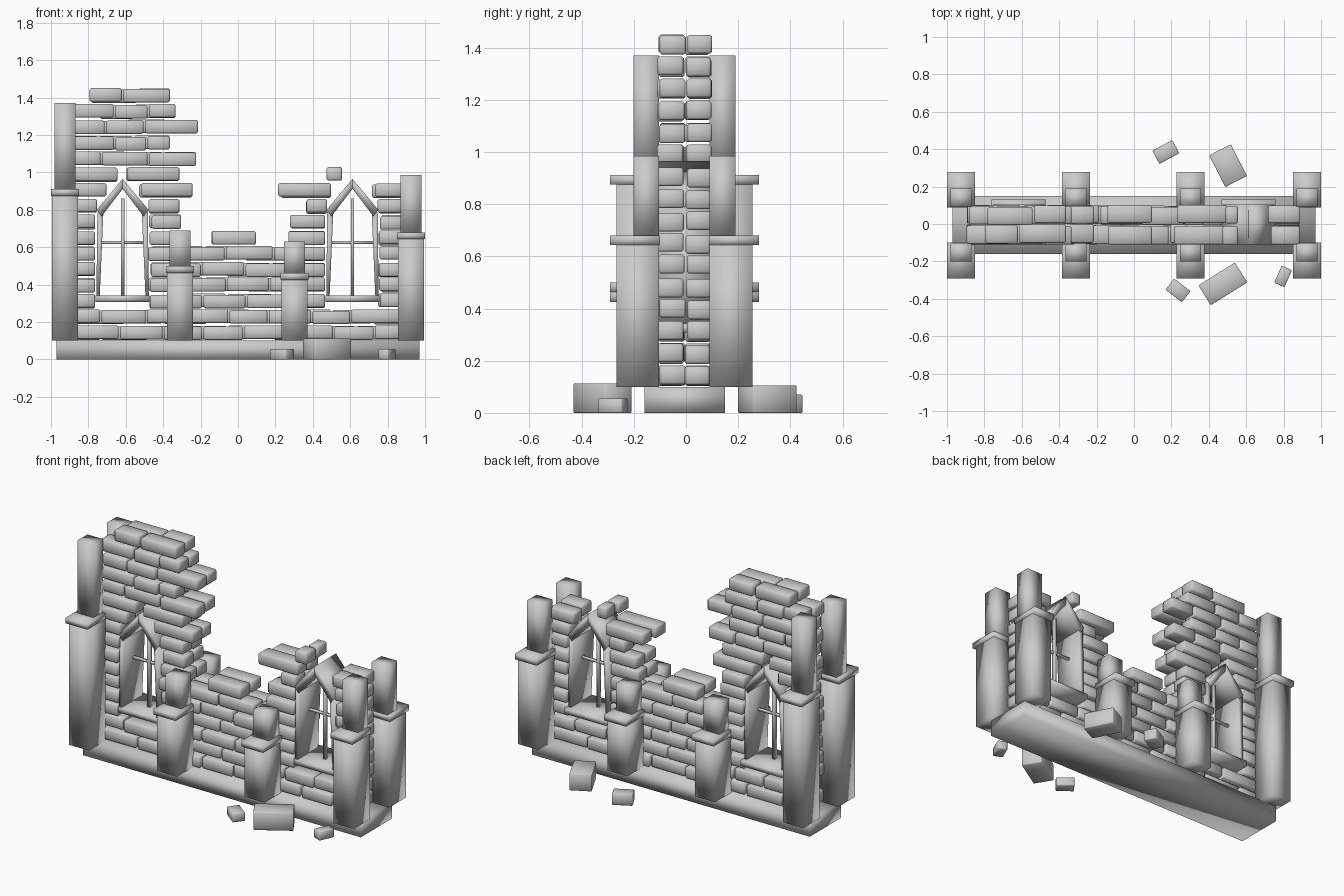
import bpy, bmesh, random
from math import radians
from mathutils import Matrix, Vector

if "Cube" in bpy.data.objects:
    bpy.data.objects.remove(bpy.data.objects["Cube"])

random.seed(4)


def finish(name, bm, bevel=0.0):
    bmesh.ops.recalc_face_normals(bm, faces=bm.faces)
    me = bpy.data.meshes.new(name)
    bm.to_mesh(me)
    bm.free()
    for p in me.polygons:
        p.use_smooth = True
    ob = bpy.data.objects.new(name, me)
    bpy.context.collection.objects.link(ob)
    if bevel:
        m = ob.modifiers.new("worn_edges", 'BEVEL')
        m.width = bevel
        m.segments = 1
    return ob


def add_box(bm, x0, x1, y0, y1, z0, z1, rot=0.0):
    c = Vector(((x0 + x1) / 2, (y0 + y1) / 2, (z0 + z1) / 2))
    mat = (Matrix.Translation(c) @ Matrix.Rotation(rot, 4, 'Z')
           @ Matrix.Diagonal((x1 - x0, y1 - y0, z1 - z0, 1)))
    bmesh.ops.create_cube(bm, size=1, matrix=mat)


def box(name, *dims, rot=0.0, bevel=0.0):
    bm = bmesh.new()
    add_box(bm, *dims, rot)
    return finish(name, bm, bevel)


def prism(name, profile, y0, y1):
    bm = bmesh.new()
    f = bm.faces.new([bm.verts.new((x, y0, z)) for x, z in profile])
    r = bmesh.ops.extrude_face_region(bm, geom=[f])
    vs = [v for v in r['geom'] if isinstance(v, bmesh.types.BMVert)]
    bmesh.ops.translate(bm, verts=vs, vec=(0, y1 - y0, 0))
    return finish(name, bm)


# Plinth
box("plinth", -0.97, 0.97, -0.16, 0.15, 0, 0.10)

# Brick courses: x spans of each course from the bottom up
E = 0.89
A, B, C, D = -0.76, -0.475, 0.47, 0.755
courses = [
    [(-E, E)],
    [(-E, E)],
    [(-E, A), (B, C), (D, E)],
    [(-E, A), (B, C), (D, E)],
    [(-E, A), (B, C), (D, E)],
    [(-E, A), (B, C), (D, E)],
    [(-E, A), (B, -0.28), (-0.15, 0.10), (0.27, C), (D, E)],
    [(-E, A), (B, -0.30), (0.27, C), (D, E)],
    [(-E, -0.75), (-0.48, -0.31), (0.36, 0.48), (0.74, E)],
    [(-E, -0.70), (-0.53, -0.24), (0.22, 0.50), (0.72, E)],
    [(-E, -0.64), (-0.60, -0.31), (0.48, 0.56)],
    [(-E, -0.22)],
    [(-E, -0.36)],
    [(-E, -0.21)],
    [(-E, -0.33)],
    [(-0.79, -0.36)],
]
PITCH, HEIGHT = 0.0845, 0.072
for layer, ya, yb in (("front_bricks", -0.105, -0.005), ("back_bricks", 0.0, 0.095)):
    bm = bmesh.new()
    for i, spans in enumerate(courses):
        z = 0.107 + PITCH * i
        for x0, x1 in spans:
            # split each span into bricks, staggered on alternate courses
            n = max(1, round((x1 - x0) / 0.21))
            step = (x1 - x0) / n
            shift = (0.22 if (i + (ya < -0.05)) % 2 else -0.22) * step
            cuts = [x0 + random.uniform(-0.01, 0.01)]
            cuts += [x0 + step * k + shift + random.uniform(-0.02, 0.02) for k in range(1, n)]
            cuts.append(x1)
            for a, b in zip(cuts, cuts[1:]):
                dz, dy = random.uniform(-0.005, 0.005), random.uniform(-0.006, 0.006)
                add_box(bm, a + 0.004, b - 0.004, ya + dy, yb + dy,
                        z + dz, z + dz + HEIGHT)
    finish(layer, bm, 0.008)

# Stepped buttresses, mirrored on both sides of the wall: centre x, cap base z, top z
for k, (x, zc, zt) in enumerate([(-0.925, 0.875, 1.37), (-0.31, 0.463, 0.69),
                                 (0.302, 0.425, 0.63), (0.925, 0.643, 0.985)]):
    for s, side in ((-1, "front"), (1, "back")):
        def span(inner, outer):
            return sorted((s * inner - 0.006, s * outer - 0.006))
        box(f"{side}_buttress_lower_{k}", x - 0.07, x + 0.07, *span(0.097, 0.26), 0.10, zc)
        box(f"{side}_buttress_cap_{k}", x - 0.075, x + 0.075, *span(0.094, 0.285), zc, zc + 0.036)
        box(f"{side}_buttress_upper_{k}", x - 0.055, x + 0.055, *span(0.097, 0.195), zc + 0.036, zt)

# Pointed windows
for k, cx in enumerate((-0.617, 0.612)):
    box(f"window_sill_{k}", cx - 0.145, cx + 0.145, -0.11, 0.13, 0.308, 0.342)
    for s in (-1, 1):
        jamb = [(0.14, 0.342), (0.122, 0.342), (0.103, 0.78), (0.135, 0.79)]
        arch = [(0.138, 0.80), (0.112, 0.765), (0, 0.912), (0, 0.965)]
        prism(f"window_jamb_{k}_{s}", [(cx + s * x, z) for x, z in jamb], -0.105, 0.10)
        prism(f"window_arch_{k}_{s}", [(cx + s * x, z) for x, z in arch], -0.11, 0.105)
    box(f"window_mullion_{k}", cx - 0.009, cx + 0.009, -0.012, 0.008, 0.34, 0.86)
    box(f"window_crossbar_{k}", cx - 0.12, cx + 0.12, -0.01, 0.006, 0.618, 0.632)

# Fallen rubble: centre x, y, length, width, height, turn
for k, (x, y, l, w, h, a) in enumerate([
        (0.17, 0.385, 0.12, 0.08, 0.07, 28), (0.503, 0.312, 0.13, 0.19, 0.105, 27),
        (0.475, -0.32, 0.23, 0.125, 0.113, 32), (0.235, -0.355, 0.11, 0.075, 0.055, -38),
        (0.797, -0.28, 0.06, 0.10, 0.055, -24)]):
    box(f"rubble_{k}", x - l / 2, x + l / 2, y - w / 2, y + w / 2, 0, h,
        rot=radians(a), bevel=0.004)
